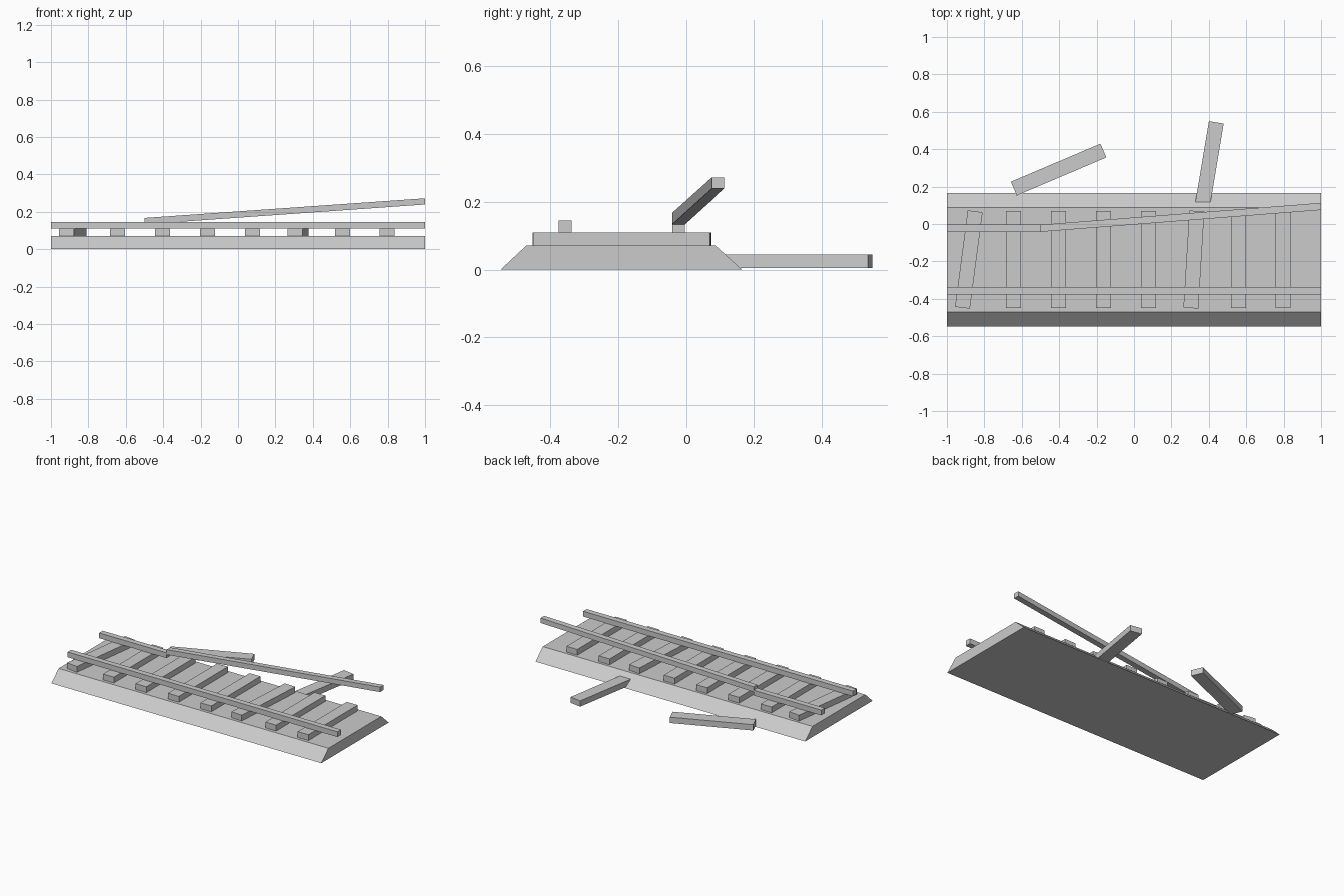
import bpy, math
from mathutils import Matrix, Vector

if "Cube" in bpy.data.objects:
    bpy.data.objects.remove(bpy.data.objects["Cube"])

grey = bpy.data.materials.new("light_grey")
grey.diffuse_color = (0.6, 0.6, 0.6, 1)
grey.use_nodes = True
grey.node_tree.nodes["Principled BSDF"].inputs["Base Color"].default_value = grey.diffuse_color


def prism(name, start, end, section_a, section_b=None):
    """Solid along x from start to end, joining two (y, z) cross-sections."""
    section_b = section_b or section_a
    n = len(section_a)
    verts = [(start, y, z) for y, z in section_a] + [(end, y, z) for y, z in section_b]
    faces = [tuple(reversed(range(n))), tuple(range(n, 2 * n))]
    faces += [(i, (i + 1) % n, n + (i + 1) % n, n + i) for i in range(n)]
    mesh = bpy.data.meshes.new(name)
    mesh.from_pydata(verts, [], faces)
    mesh.materials.append(grey)
    obj = bpy.data.objects.new(name, mesh)
    bpy.context.collection.objects.link(obj)
    return obj


def rect(y, z, w, h):
    """Rectangle centred on y with its underside at z."""
    return [(y - w / 2, z), (y + w / 2, z), (y + w / 2, z + h), (y - w / 2, z + h)]


def plank(name, x, y, z, angle):
    """Wooden tie, long along y, turned about the vertical."""
    obj = prism(name, -0.04, 0.04, rect(0, 0, 0.52, 0.039))
    obj.data.transform(Matrix.Translation(Vector((x, y, z)))
                       @ Matrix.Rotation(math.radians(angle), 4, 'Z'))
    return obj


# Sloped gravel bed
prism("gravel_bed", -1, 1, [(-0.547, 0), (0.166, 0), (0.088, 0.071), (-0.471, 0.071)])

# Ties on the bed, two of them knocked askew
ties = [(-0.883, -7.5), (-0.645, 0), (-0.404, 0), (-0.164, 0),
        (0.077, 0), (0.32, -3.5), (0.558, 0), (0.797, 0)]
for i, (x, angle) in enumerate(ties):
    plank(f"tie_{i + 1}", x, -0.19, 0.071, angle)

# Ties thrown off beside the bed
plank("loose_tie_left", -0.403, 0.291, 0.005, -67)
plank("loose_tie_right", 0.397, 0.287, 0.005, -9.5)

# Rails: one whole, one broken with its far part bent up and back
prism("front_rail", -1, 1, rect(-0.357, 0.11, 0.038, 0.035))
prism("back_rail", -1, -0.5, rect(-0.023, 0.11, 0.038, 0.035))
prism("bent_rail", -0.5, 1, rect(-0.023, 0.133, 0.038, 0.034), rect(0.094, 0.239, 0.038, 0.033))
